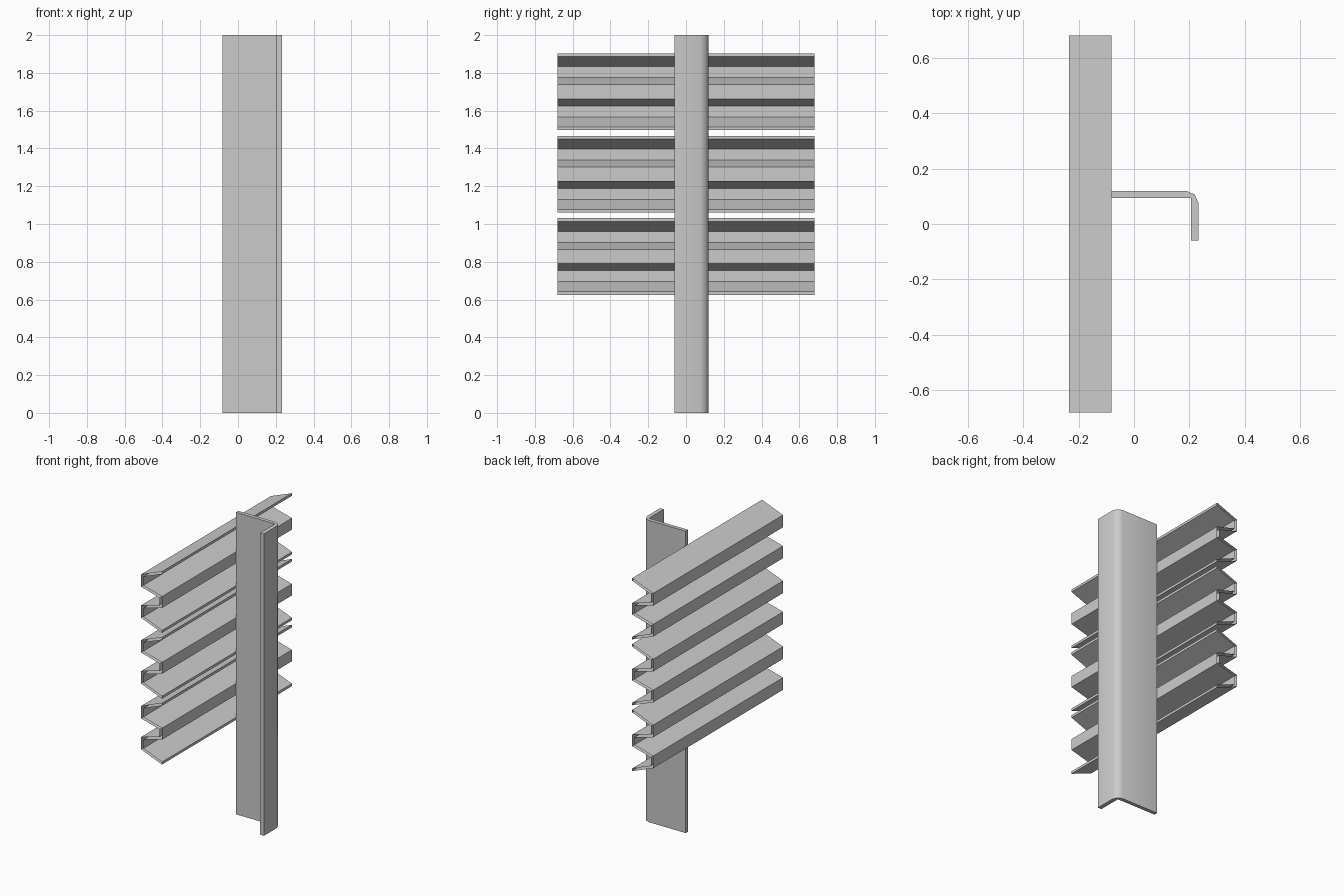
import bpy, bmesh, math

if "Cube" in bpy.data.objects:
    bpy.data.objects.remove(bpy.data.objects["Cube"])


def extrude_outline(name, pts, to_start, to_end, caps):
    """Sweep a closed 2D outline between two placements, with or without end caps."""
    bm = bmesh.new()
    a = [bm.verts.new(to_start(*p)) for p in pts]
    b = [bm.verts.new(to_end(*p)) for p in pts]
    n = len(pts)
    for i in range(n):
        j = (i + 1) % n
        bm.faces.new((a[i], a[j], b[j], b[i]))
    if caps:
        bm.faces.new(a[::-1])
        bm.faces.new(b)
        bmesh.ops.recalc_face_normals(bm, faces=bm.faces)
    me = bpy.data.meshes.new(name)
    bm.to_mesh(me)
    bm.free()
    ob = bpy.data.objects.new(name, me)
    bpy.context.collection.objects.link(ob)
    return ob


# Upright angle post with a rounded outer corner
post_outline = [(-0.081, 0.094), (0.205, 0.094), (0.205, -0.06), (0.232, -0.06),
                (0.232, 0.076), (0.219, 0.106), (0.19, 0.119), (-0.081, 0.119)]
post = extrude_outline("angle_post", post_outline,
                       lambda x, y: (x, y, 0), lambda x, y: (x, y, 2), True)
bpy.context.view_layer.objects.active = post
post.select_set(True)
bpy.ops.object.shade_smooth_by_angle(angle=math.radians(50))

# Folded sheet barrier rails: upper half of the (x, z) section, mirrored about its middle
XB, XF, T = -0.235, -0.081, 0.017
inner = [(XF, 0.186), (XB + T, 0.133), (XB + T, 0.075), (XF, 0.038)]
outer = [(XF, 0.203), (XB, 0.143), (XB, 0.062), (XF - T, 0.025)]


def mirrored(half):
    return half + [(x, -z) for x, z in reversed(half)]


# outline runs down the back face and returns up the front face; ends are open
section = mirrored(outer) + mirrored(inner)[::-1]
for k in range(3):
    zc = 0.828 + 0.436 * k
    extrude_outline(f"folded_rail_{k + 1}", section,
                    lambda x, z: (x, -0.68, zc + z),
                    lambda x, z: (x, 0.68, zc + z), False)
